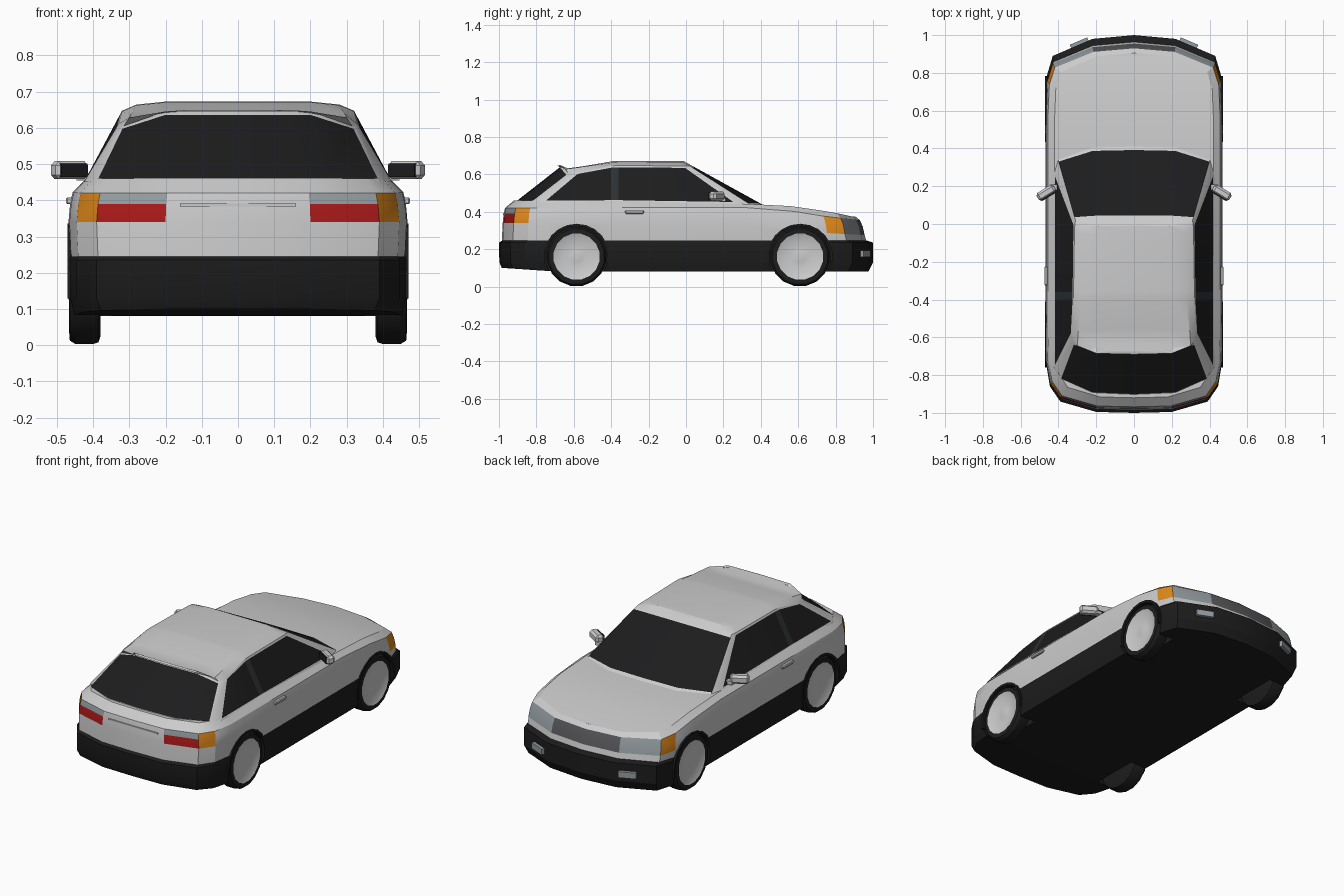
import bpy, bmesh, math
from mathutils import Matrix, Vector

if "Cube" in bpy.data.objects:
    bpy.data.objects.remove(bpy.data.objects["Cube"])


def material(name, *rgb):
    m = bpy.data.materials.new(name)
    m.diffuse_color = (*rgb, 1)
    m.use_nodes = True
    m.node_tree.nodes["Principled BSDF"].inputs["Base Color"].default_value = m.diffuse_color
    return m


PAINT = material("paint", .8, .8, .8)
BLACK = material("black_trim", .012, .012, .013)
PILLAR = material("dark_pillar", .025, .03, .032)
RED = material("red_lens", .4, .01, .01)
AMBER = material("amber_lens", .75, .25, .01)
LENS = material("clear_lens", .3, .34, .36)
GRILLE = material("grille_grey", .1, .1, .11)
RIM = material("rim", .62, .62, .62)
MATS = [PAINT, BLACK, PILLAR, RED, AMBER, LENS, GRILLE]


def finish(name, bm, mats):
    bmesh.ops.recalc_face_normals(bm, faces=bm.faces)
    me = bpy.data.meshes.new(name)
    bm.to_mesh(me)
    bm.free()
    for m in mats:
        me.materials.append(m)
    ob = bpy.data.objects.new(name, me)
    bpy.context.collection.objects.link(ob)
    return ob


def loft(name, halves, pick=lambda level, col: 0):
    """Stack symmetric rings given as right halves (rear centre to front centre)."""
    bm = bmesh.new()
    n = len(halves[0])
    total = 2 * n - 2
    rings = []
    for half in halves:
        pts = half + [(-x, y, z) for x, y, z in half[-2:0:-1]]
        rings.append([bm.verts.new(p) for p in pts])
    for lv in range(len(rings) - 1):
        a, b = rings[lv], rings[lv + 1]
        for i in range(total):
            j = (i + 1) % total
            f = bm.faces.new((a[i], a[j], b[j], b[i]))
            f.material_index = pick(lv, i if i < n - 1 else total - 1 - i)
    for r, mat in ((rings[0], pick(0, 0)), (rings[-1], pick(len(rings) - 2, 0))):
        for i in range(n - 1):
            vs = [r[i], r[i + 1], r[(total - i - 1) % total], r[(total - i) % total]]
            f = bm.faces.new(list(dict.fromkeys(vs)))
            f.material_index = mat
    return finish(name, bm, MATS)


def lathe(name, profile, side, y, mats, split, segs=16):
    """Spin (radius, x) profile about the axle; faces past split use the second material."""
    bm = bmesh.new()
    rows = [[bm.verts.new((side * x, y + r * math.sin(a), .16 + r * math.cos(a)))
             for a in (2 * math.pi * (k + .5) / segs for k in range(segs))]
            for r, x in profile]
    for i in range(len(rows) - 1):
        for k in range(segs):
            j = (k + 1) % segs
            f = bm.faces.new((rows[i][k], rows[i][j], rows[i + 1][j], rows[i + 1][k]))
            f.material_index = int(i >= split)
    bm.faces.new(rows[0])
    bm.faces.new(rows[-1]).material_index = len(mats) - 1
    return finish(name, bm, mats)


def box(name, loc, size, mat, turn=0, bevel=0):
    bm = bmesh.new()
    bmesh.ops.create_cube(bm, size=1)
    bmesh.ops.scale(bm, vec=size, verts=bm.verts)
    if bevel:
        bmesh.ops.bevel(bm, geom=bm.edges[:], offset=bevel, segments=1, affect='EDGES')
    bmesh.ops.transform(bm, matrix=Matrix.Translation(loc) @ Matrix.Rotation(turn, 4, 'Z'),
                        verts=bm.verts)
    return finish(name, bm, [mat])


def ramp(table):
    def f(y):
        for (y0, z0), (y1, z1) in zip(table, table[1:]):
            if y <= y1:
                return z0 + (z1 - z0) * max(0, (y - y0) / (y1 - y0))
        return table[-1][1]
    return f


# Body plan outline, right half
PLAN = [(0, -1), (.2, -.995), (.39, -.94), (.445, -.86), (.465, -.74), (.468, -.4),
        (.468, .35), (.467, .62), (.46, .79), (.43, .89), (.22, .98), (0, 1)]


def level(sx, rear, front, z):
    return [(x * sx, y * (rear if y < 0 else front), z(y) if callable(z) else z)
            for x, y in PLAN]


# Black sill and bumpers
lower = loft("lower_body", [
    level(.97, .985, .975, ramp([(-1, .1), (-.7, .08), (1, .08)])),
    level(1, .998, 1, .13), level(1, 1, 1, .235),
    level(.995, .985, .97, .245)], lambda lv, c: 1)

# Painted body with lamps set into the ring between waist levels
low_z = ramp([(-1, .34), (-.8, .34), (.4, .33), (.8, .285), (1, .275)])
mid_z = ramp([(-1, .39), (-.8, .39), (.4, .39), (.8, .335), (1, .32)])
belt_z = ramp([(-1, .42), (.3, .425), (.6, .405), (.8, .375), (1, .355)])
top_z = ramp([(-1, .46), (.2, .455), (.38, .44), (.62, .43), (.85, .40), (.98, .375), (1, .375)])


def lamp(lv, c):
    if lv not in (1, 2):
        return 0
    return {1: 3 if lv == 1 else 5, 2: 4, 8: 4, 9: 5, 10: 6}.get(c, 0)


upper = loft("painted_body", [
    level(.99, .985, .965, .24), level(1, .98, .955, low_z), level(.99, .975, .945, mid_z),
    level(.975, .968, .93, belt_z), level(.90, .92, .905, top_z)], lamp)

# Cabin: base, glass and roof rails share the same columns
BASE = [(0, -.915, .45), (.22, -.905, .45), (.39, -.83, .45), (.425, -.76, .45),
        (.425, -.40, .45), (.425, -.36, .45), (.425, .27, .44), (.405, .35, .435),
        (.22, .41, .435), (0, .415, .435)]
RAIL = [(0, -.665, .645), (.2, -.66, .645), (.315, -.63, .605), (.33, -.57, .61),
        (.32, -.40, .645), (.32, -.36, .647), (.315, -.02, .645), (.31, .02, .645),
        (.2, .025, .65), (0, .025, .65)]
CROWN = [(0, -.69, .645), (.2, -.685, .645), (.3, -.645, .628), (.295, -.57, .638),
         (.28, -.40, .662), (.28, -.36, .664), (.27, -.05, .663), (.26, -.01, .662),
         (.2, 0, .663), (0, 0, .663)]
RIDGE = [(x * .72, y * .98 if y < 0 else y - .03, z + (.008 if y > -.5 else .004))
         for x, y, z in CROWN]


def between(t):
    return [tuple(Vector(a).lerp(Vector(b), t)) for a, b in zip(BASE, RAIL)]


def glass(lv, c):
    if lv != 1 or c in (2, 6):
        return 0
    return 2 if c == 4 else 1


loft("cabin_and_roof", [BASE, between(.06), between(.95), RAIL, CROWN, RIDGE], glass)

# Wheels, wells and arch flares
WHEELS = [(s, y) for s in (1, -1) for y in (-.585, .61)]
for side, y in WHEELS:
    tag = ("right" if side > 0 else "left") + ("_rear" if y < 0 else "_front")
    cutter = lathe("well_cutter", [(.168, .35), (.168, .6)], side, y, [BLACK], 9)
    for body in (lower, upper):
        mod = body.modifiers.new("well", 'BOOLEAN')
        mod.operation = 'DIFFERENCE'
        mod.solver = 'EXACT'
        mod.material_mode = 'TRANSFER'
        mod.object = cutter
        bpy.context.view_layer.objects.active = body
        bpy.ops.object.modifier_apply(modifier=mod.name)
    bpy.data.objects.remove(cutter)
    lathe(tag + "_wheel",
          [(.14, .38), (.155, .385), (.16, .40), (.16, .448), (.15, .464), (.125, .466),
           (.115, .462), (.05, .448), (.03, .452)], side, y, [BLACK, RIM], 5)
    # Flare: half ring above the axle
    bm = bmesh.new()
    prev = None
    for k in range(13):
        a = math.radians(-100 + 200 * k / 12)
        row = [bm.verts.new((side * x, y + r * math.sin(a), .16 + r * math.cos(a)))
               for r, x in ((.163, .40), (.163, .469), (.176, .471), (.176, .40))]
        if prev:
            for i in range(4):
                j = (i + 1) % 4
                bm.faces.new((prev[i], prev[j], row[j], row[i]))
        else:
            bm.faces.new(row)
        prev = row
    bm.faces.new(prev)
    finish(tag + "_arch", bm, [BLACK])

# Mirrors, door handles and front fog lamps
for side, tag in ((1, "right"), (-1, "left")):
    box(tag + "_mirror", (side * .465, .165, .483), (.105, .048, .05), PAINT, -side * .55, .012)
    box(tag + "_mirror_glass", (side * .454, .147, .483), (.085, .01, .038), BLACK, -side * .55)
    box(tag + "_mirror_arm", (side * .42, .195, .465), (.05, .03, .02), PAINT)
    box(tag + "_door_handle", (side * .465, -.275, .398), (.02, .1, .018), PAINT, 0, .004)
    box(tag + "_fog_lamp", (side * .29, .953, .175), (.1, .02, .035), LENS, -side * .4).location.y = .006

# Tailgate grip and lip
box("tailgate_grip", (0, -.952, .405), (.07, .03, .018), GRILLE)
box("tailgate_lip", (0, -.968, .387), (.32, .02, .008), PAINT)

bpy.ops.object.select_all(action='SELECT')
bpy.context.view_layer.objects.active = upper
bpy.ops.object.shade_smooth_by_angle(angle=math.radians(25))
